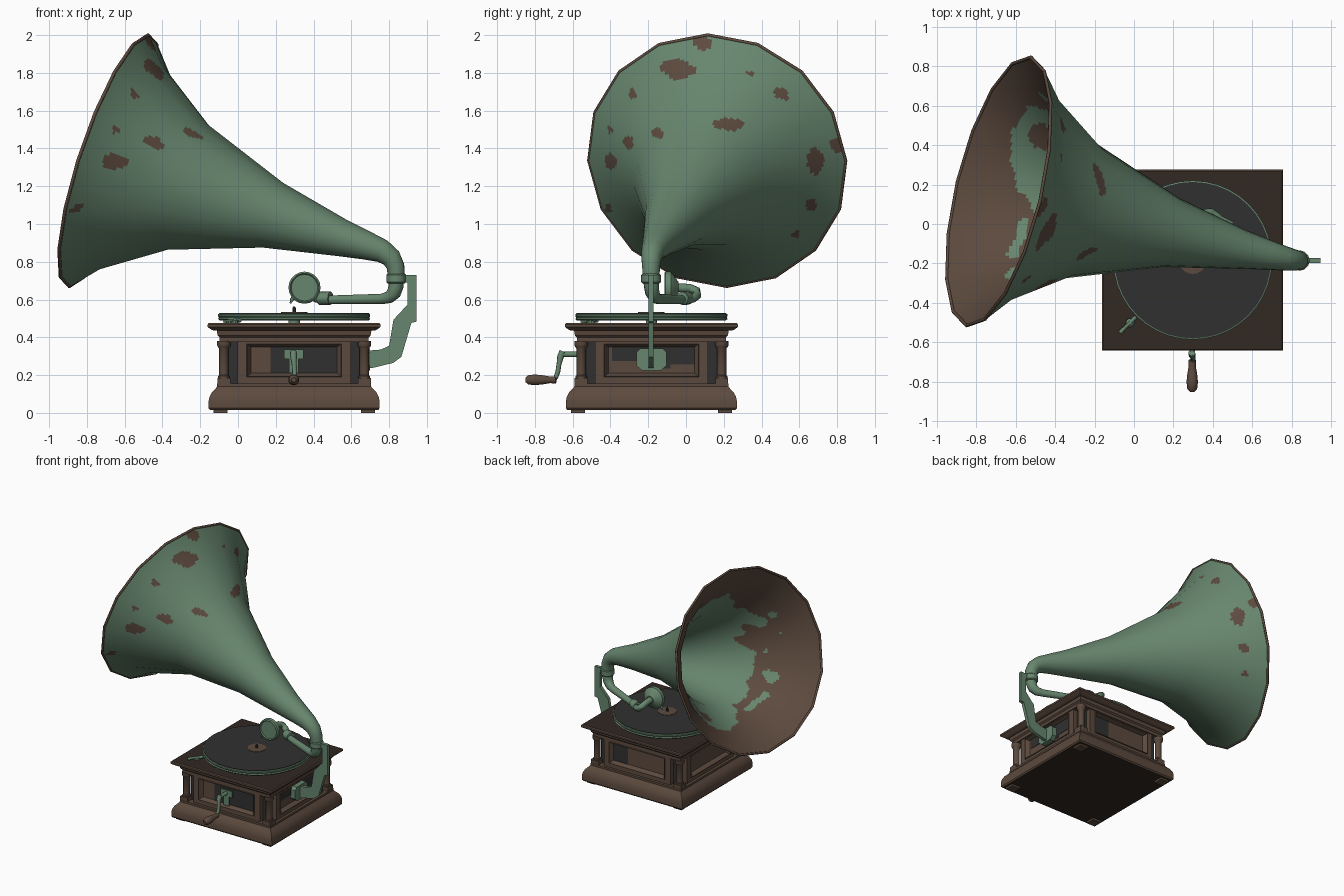
import bpy, bmesh, math
from mathutils import Vector, Matrix, noise

if "Cube" in bpy.data.objects:
    bpy.data.objects.remove(bpy.data.objects["Cube"])

def material(name, r, g, b):
    m = bpy.data.materials.new(name)
    lin = [((c / 255 + 0.055) / 1.055) ** 2.4 for c in (r, g, b)]
    m.diffuse_color = (*lin, 1)
    m.use_nodes = True
    m.node_tree.nodes["Principled BSDF"].inputs["Base Color"].default_value = m.diffuse_color
    return m

GREEN = material("verdigris_green", 103, 134, 110)
BROWN = material("worn_brown", 92, 74, 62)
DARK = material("charcoal", 48, 48, 48)
UMBER = material("dark_umber", 50, 40, 34)
CX, CY = 0.297, -0.183          # centre of the cabinet

def loft(name, rings, mats, rule=None, angle=35):
    """Skin a list of point rings with capped ends; rule(face) picks the material."""
    bm = bmesh.new()
    vs = [[bm.verts.new(p) for p in r] for r in rings]
    n = len(rings[0])
    for a, b in zip(vs, vs[1:]):
        for k in range(n):
            bm.faces.new((a[k], a[(k + 1) % n], b[(k + 1) % n], b[k]))
    bm.faces.new(vs[0])
    bm.faces.new(vs[-1])
    bmesh.ops.recalc_face_normals(bm, faces=bm.faces)
    if rule:
        for f in bm.faces:
            f.material_index = rule(f)
    me = bpy.data.meshes.new(name)
    bm.to_mesh(me)
    bm.free()
    for m in mats:
        me.materials.append(m)
    me.shade_smooth()
    me.set_sharp_from_angle(angle=math.radians(angle))
    ob = bpy.data.objects.new(name, me)
    bpy.context.collection.objects.link(ob)
    return ob

def square(h, z):
    return [(CX + sx * h, CY + sy * h, z) for sx, sy in ((-1, -1), (1, -1), (1, 1), (-1, 1))]

def lathe(name, x, y, prof, mat, n=16, axis="z"):
    """Turn (radius, height) points about z, or about y through height x, z=y."""
    rings = []
    for r, h in prof:
        ring = [(r * math.cos(2 * math.pi * k / n), r * math.sin(2 * math.pi * k / n)) for k in range(n)]
        rings.append([(x + c, y + s, h) if axis == "z" else (x + c, h, y + s) for c, s in ring])
    return loft(name, rings, [mat])

def tangents(pts):
    out = []
    for i in range(len(pts)):
        out.append((pts[min(i + 1, len(pts) - 1)] - pts[max(i - 1, 0)]).normalized())
    return out

def frame_ring(t, ref, n):
    u = (ref - t * ref.dot(t)).normalized()
    v = t.cross(u)
    return [u * math.cos(2 * math.pi * k / n) + v * math.sin(2 * math.pi * k / n) for k in range(n)]

def tube(name, pts, radii, mat, n=12, ref=(0.1, 1, 0.2)):
    pts = [Vector(p) for p in pts]
    rings = [[p + d * r for d in frame_ring(t, Vector(ref), n)]
             for p, t, r in zip(pts, tangents(pts), radii)]
    return loft(name, rings, [mat], angle=60)

def box(name, lo, hi, mat):
    return loft(name, [[(lo[0], lo[1], z), (hi[0], lo[1], z), (hi[0], hi[1], z), (lo[0], hi[1], z)]
                       for z in (lo[2], hi[2])], [mat])

# --- cabinet: stacked square mouldings, flat undersides and top darker
cap = lambda f: 1 if abs(f.normal.z) > 0.9 else 0
for i, (sx, sy) in enumerate(((-1, -1), (1, -1), (1, 1), (-1, 1))):
    x, y = CX + sx * 0.39, CY + sy * 0.39
    box(f"foot_{i}", (x - 0.037, y - 0.037, 0), (x + 0.037, y + 0.037, 0.025), BROWN)
    a, b = CX + sx * 0.372, CY + sy * 0.372
    box(f"column_base_{i}", (a - .034, b - .034, .15), (a + .034, b + .034, .185), BROWN)
    lathe(f"column_{i}", a, b, [(.03, .18), (.03, .195), (.025, .2), (.025, .34), (.032, .35),
                               (.036, .358), (.036, .38)], BROWN, 12)
loft("base_moulding", [square(h, z) for h, z in ((.445, .015), (.453, .025), (.453, .06), (.448, .085),
     (.435, .11), (.415, .13), (.408, .14), (.408, .155))], [BROWN, UMBER],
     lambda f: 1 if f.normal.z < -0.9 else 0, 20)
loft("cabinet_core", [square(.35, .15), square(.35, .39)], [DARK])
loft("cornice", [square(h, z) for h, z in ((.395, .375), (.395, .40), (.405, .41), (.41, .44))], [BROWN])
loft("lid", [square(h, z) for h, z in ((.425, .435), (.44, .442), (.458, .455), (.458, .468), (.452, .475))],
     [BROWN, UMBER], lambda f: 1 if f.normal.z > 0.9 else 0, 15)

# --- framed panel on each of the four sides
SIDES = ("front", "right", "back", "left")
for i, side in enumerate(SIDES):
    rot = Matrix.Rotation(i * math.pi / 2, 3, "Z")
    place = lambda x, d, z: rot @ Vector((x, -d, z)) + Vector((CX, CY, 0))
    rings = [[place(-w, d, a), place(w, d, a), place(w, d, b), place(-w, d, b)]
             for w, a, b, d in ((.30, .155, .38, .34), (.30, .155, .38, .387), (.252, .19, .365, .387),
                                (.248, .193, .362, .395), (.228, .21, .35, .362))]
    loft(f"{side}_panel", rings, [BROWN], angle=15)
    # charcoal areas left on the sunken fields
    bare = {"front": [(-.125, .228, .21, .35)], "back": [(-.228, -.1, .21, .35)],
            "right": [(-.21, -.03, .275, .35), (-.03, .1, .235, .35), (.1, .228, .255, .35)]}
    for j, (x0, x1, a, b) in enumerate(bare.get(side, [])):
        loft(f"{side}_bare_field_{j}", [[place(x0, d, a), place(x1, d, a), place(x1, d, b), place(x0, d, b)]
             for d in (.36, .365)], [DARK])

# --- turntable, record, label, spindle, brake
lathe("turntable", CX, CY, [(.03, .47), (.03, .49), (.395, .49), (.403, .497), (.398, .505), (.403, .512),
                            (.403, .522), (.397, .526)], GREEN, 40)
lathe("record", CX, CY, [(.396, .52), (.396, .53)], DARK, 40)
lathe("record_label", CX, CY, [(.07, .529), (.07, .533)], BROWN, 20)
lathe("spindle", CX, CY, [(.009, .53), (.009, .555), (.005, .562)], DARK, 8)
tube("brake_lever", [(-.07, -.55, .482), (-.03, -.51, .49), (.01, -.47, .49)], [.012, .008, .012], GREEN, 8)
lathe("brake_pivot", -.02, -.50, [(.022, .47), (.022, .488), (.01, .497)], GREEN, 10)

# --- crank
tube("crank_shaft", [(.295, -.55, .31), (.295, -.665, .31)], [.014, .014], GREEN, 10, (0, 0, 1))
box("crank_plate", (.243, -.574, .285), (.347, -.562, .335), GREEN)
box("crank_plate_stem", (.27, -.574, .21), (.32, -.564, .29), GREEN)
tube("crank_arm", [(.293, -.652, .325), (.294, -.664, .30), (.297, -.672, .26), (.30, -.678, .22),
                   (.297, -.688, .19), (.295, -.70, .172)], [.018, .018, .013, .013, .012, .012], GREEN, 8)
lathe("crank_handle", .295, .175, [(.012, -.685), (.02, -.69), (.018, -.72), (.025, -.76), (.029, -.80),
                                  (.025, -.835), (.012, -.85)], BROWN, 14, "y")

# --- bracket carrying the horn
outline = [(.69, .235), (.69, .33), (.755, .335), (.80, .355), (.823, .493), (.897, .573), (.897, .69),
           (.86, .69), (.86, .73), (.945, .73), (.945, .483), (.918, .477), (.865, .297), (.823, .265), (.722, .24)]
loft("horn_bracket", [[(x, y, z) for x, z in outline] for y in (-.198, -.172)], [GREEN])
plate = [(-.08, .25), (-.08, .32), (-.06, .34), (.06, .34), (.08, .32), (.08, .25), (.05, .225), (-.05, .225)]
loft("bracket_plate", [[(x, CY + y, z) for y, z in plate] for x in (.655, .70)], [GREEN])
lathe("horn_collar", .838, -.185, [(.044, .685), (.052, .692), (.052, .73), (.044, .738)], GREEN, 12)

# --- tone arm with gooseneck and sound box
tube("tone_arm", [(.838, -.185, .70), (.836, -.183, .67), (.825, -.178, .635), (.80, -.165, .612),
                  (.76, -.145, .603), (.46, -.01, .598)], [.04, .04, .038, .033, .028, .023], GREEN)
tube("arm_joint", [(.49, -.02, .607), (.43, .01, .607)], [.035, .035], GREEN, 10)
tube("gooseneck", [(.45, 0, .60), (.42, .035, .607), (.385, .058, .622), (.36, .055, .645),
                   (.352, .02, .66), (.352, -.06, .663)], [.024] * 6, GREEN, 10, (.3, .1, 1))
lathe("sound_box", .352, .663, [(.03, -.04), (.05, -.055), (.078, -.072), (.085, -.08), (.085, -.108),
                               (.076, -.115), (.07, -.107), (.03, -.107)], GREEN, 20, "y")
tube("needle", [(.305, -.095, .625), (.285, -.095, .60), (.277, -.095, .58)], [.012, .01, .004], GREEN, 8)

# --- horn: sixteen-sided flare, finely divided so the worn patches can be cut in
N, K = 16, 10
MOUTH = Vector((-.685, .165, 1.335))
AXIS = Vector((.92, -.22, -.305)).normalized()
flare = [(0, .705, 1), (.13, .562, 14), (.45, .35, 22), (.94, .18, 24), (1.33, .10, 8)]
spine = [(MOUTH + AXIS * t, r, s) for t, r, s in flare]
spine += [(Vector(p), r, 3) for p, r in (((.68, -.157, .886), .076), ((.765, -.175, .856), .062),
          ((.812, -.183, .82), .054), ((.834, -.185, .775), .048), ((.838, -.185, .72), .045))]
SIDE = AXIS.cross(Vector((0, 0, 1))).normalized()
# worn spots on the outside, seen from the right: y, z and half sizes
spots = [(-.05, 1.82, .10, .055), (.09, 1.96, .05, .04), (-.28, 1.69, .025, .028), (.51, 1.69, .038, .035),
         (.22, 1.53, .075, .035), (.69, 1.34, .045, .075), (-.15, 1.48, .028, .032), (-.40, 1.33, .032, .04),
         (-.31, 1.44, .03, .04), (.67, 1.10, .03, .03), (.58, .94, .022, .02), (.82, 1.42, .05, .05),
         (-.40, 1.50, .016, .024), (-.41, 1.08, .018, .024), (.34, 1.80, .015, .012)]

def worn_outside(p):
    w = 1 + 0.7 * noise.noise(p * 14)
    return any(((p.y - y) / a) ** 2 + ((p.z - z) / b) ** 2 < w for y, z, a, b in spots)

def worn_inside(p):
    d = p - MOUTH
    r = (d - AXIS * d.dot(AXIS)).length
    return r > 0.46 + 0.16 * noise.noise(p * 3.5) + 0.10 * noise.noise(p * 9) + 0.08 * d.y

def horn_wall(name, rows, shrink, sign, worn):
    ctr = [r[0] for r in rows]
    tan = tangents(ctr)
    pos, nor = [], []
    for i, (c, r, s) in enumerate(rows):
        a, b = rows[max(i - 1, 0)], rows[min(i + 1, len(rows) - 1)]
        slope = (b[1] - a[1]) / (b[0] - a[0]).length
        dirs = frame_ring(tan[i], SIDE, N)
        pos.append([c + d * (r - shrink) for d in dirs])
        nor.append([(d - tan[i] * slope).normalized() * sign for d in dirs])

    def blend(grid, i, f):
        ring = [grid[i - 1][k].lerp(grid[i][k], f) for k in range(N)]
        return [ring[k].lerp(ring[(k + 1) % N], j / K) for k in range(N) for j in range(K)]
    P, Q = blend(pos, 1, 0), blend(nor, 1, 0)
    for i in range(1, len(rows)):
        for j in range(1, rows[i][2] + 1):
            P += blend(pos, i, j / rows[i][2])
            Q += blend(nor, i, j / rows[i][2])
    W = N * K
    faces = []
    for a in range(len(P) // W - 1):
        for k in range(W):
            f = (a * W + k, a * W + (k + 1) % W, (a + 1) * W + (k + 1) % W, (a + 1) * W + k)
            g = (P[f[1]] - P[f[0]]).cross(P[f[3]] - P[f[0]])
            faces.append(f if g.dot(Q[f[0]]) > 0 else f[::-1])
    me = bpy.data.meshes.new(name)
    me.from_pydata(P, [], faces)
    me.materials.append(GREEN)
    me.materials.append(BROWN)
    for poly in me.polygons:
        poly.material_index = 1 if worn(poly.center) else 0
    me.shade_smooth()
    me.normals_split_custom_set_from_vertices([q.normalized() for q in Q])
    bpy.context.collection.objects.link(bpy.data.objects.new(name, me))
    return pos[0]

lip = horn_wall("horn_outside", spine, 0, 1, worn_outside)
horn_wall("horn_inside", spine[:6], .012, -1, worn_inside)

# rolled rim at the mouth
cu = bpy.data.curves.new("horn_rim", "CURVE")
cu.dimensions = "3D"
cu.bevel_depth = .009
cu.bevel_resolution = 1
cu.materials.append(BROWN)
sp = cu.splines.new("POLY")
sp.points.add(N - 1)
for pt, p in zip(sp.points, lip):
    pt.co = (*(p.lerp(MOUTH, .008)), 1)
sp.use_cyclic_u = True
bpy.context.collection.objects.link(bpy.data.objects.new("horn_rim", cu))
